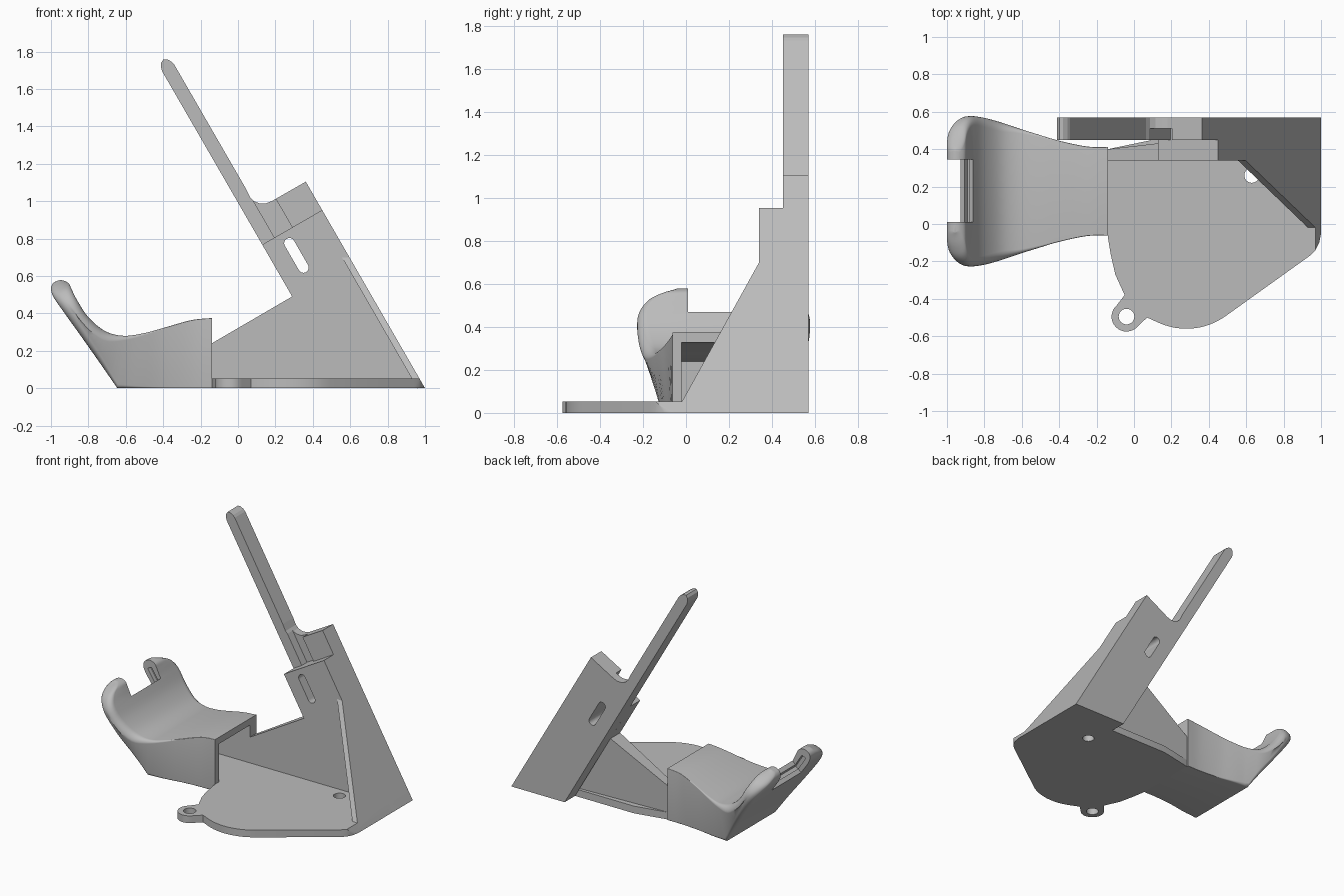
import bpy, bmesh, math
from mathutils import Vector

old = bpy.data.objects.get("Cube")
if old:
    bpy.data.objects.remove(old, do_unlink=True)

grey = bpy.data.materials.new("plain grey")
grey.use_nodes = True
tone = (0.5, 0.5, 0.5, 1)
grey.diffuse_color = tone
grey.node_tree.nodes["Principled BSDF"].inputs["Base Color"].default_value = tone


def finish(name, bm):
    bmesh.ops.recalc_face_normals(bm, faces=bm.faces)
    mesh = bpy.data.meshes.new(name)
    bm.to_mesh(mesh)
    bm.free()
    mesh.materials.append(grey)
    ob = bpy.data.objects.new(name, mesh)
    bpy.context.collection.objects.link(ob)
    return ob


def prism(name, pts, axis, lo, hi):
    """Extrude a flat outline along the given axis."""
    place = {"x": lambda a, b, d: (d, a, b),
             "y": lambda a, b, d: (a, d, b),
             "z": lambda a, b, d: (a, b, d)}[axis]
    bm = bmesh.new()
    face = bm.faces.new([bm.verts.new(place(a, b, lo)) for a, b in pts])
    new = bmesh.ops.extrude_face_region(bm, geom=[face])["geom"]
    shift = Vector(place(0, 0, hi - lo))
    bmesh.ops.translate(bm, vec=shift, verts=[v for v in new if isinstance(v, bmesh.types.BMVert)])
    return finish(name, bm)


def arc(cx, cy, r, start, end, n=16):
    return [(cx + r * math.cos(math.radians(start + (end - start) * i / n)),
             cy + r * math.sin(math.radians(start + (end - start) * i / n))) for i in range(n + 1)]


def smooth(ob, angle=35):
    bpy.ops.object.select_all(action="DESELECT")
    ob.select_set(True)
    bpy.context.view_layer.objects.active = ob
    bpy.ops.object.shade_smooth_by_angle(angle=math.radians(angle))


def cut(ob, *cutters):
    for c in cutters:
        m = ob.modifiers.new("cut", "BOOLEAN")
        m.object, m.operation, m.solver = c, "DIFFERENCE", "EXACT"
        bpy.context.view_layer.update()
        mesh = bpy.data.meshes.new_from_object(ob.evaluated_get(bpy.context.evaluated_depsgraph_get()))
        ob.modifiers.clear()
        ob.data = mesh
    return ob


def lean(n, t):
    """Point in the tilted frame: n outward from the sloped face, t along it."""
    s, c = 0.5, math.sqrt(0.75)
    return (1 + n * c - t * s, n * s + t * c)


# Shared cutters
beyond_slope = prism("slope_cutter", [lean(0, -1), lean(0, 3), lean(1, 3), lean(1, -1)], "y", -1, 1)
slot = prism("slot_cutter", arc(0.275, 0.775, 0.028, 30, 210) + arc(0.35, 0.645, 0.028, 210, 390),
             "y", 0.2, 0.8)
ear_hole = prism("ear_hole_cutter", arc(-0.04, -0.495, 0.042, 0, 345, 23), "z", -0.1, 0.2)
plate_hole = prism("plate_hole_cutter", arc(0.63, 0.26, 0.04, 0, 345, 23), "z", -0.1, 0.2)

# Base plate with a rounded front, and its screw ear
plate = prism("base_plate", [(-0.14, 0.4), (-0.14, -0.07), (-0.125, -0.16), (-0.1, -0.27), (-0.05, -0.38),
                             (0.0, -0.45), (0.07, -0.5)]
              + arc(0.28, -0.2, 0.36, 245, 307, 12)
              + [(0.94, -0.17), (0.97, -0.14), (0.99, -0.1), (1.0, -0.05), (1.0, 0.57), (0.573, 0.57),
                 (0.573, 0.45), (0.1, 0.45)], "z", 0, 0.052)
cut(plate, beyond_slope, plate_hole)
smooth(plate)
ear = prism("screw_ear", arc(-0.04, -0.495, 0.08, 130, 320) + [(0.07, -0.5), (0.0, -0.42), (-0.05, -0.38)],
            "z", 0, 0.052)
cut(ear, ear_hole)
smooth(ear)

# Leaning back slab with the long arm, hollowed beside the arm's root
pocket = prism("pocket_cutter", [lean(-0.294, 1.1), lean(-0.185, 1.1), lean(-0.185, 1.5), lean(-0.294, 1.5)],
               "y", 0.3, 0.51)
tip = [lean(-0.333 + 0.037 * math.cos(a), 2.17 + 0.027 * math.sin(a) + 0.025 * math.sin(a) ** 2)
       for a in [math.pi * i / 6 for i in range(7)]]
slab = prism("back_slab_and_arm",
             [(0.573, 0), (1, 0), lean(0, 1.275), (0.18, 1.0), (0.15, 0.988), (0.115, 0.988),
              (0.085, 1.0), (0.065, 1.02), lean(-0.296, 1.4)] + tip, "y", 0.45, 0.57)
cut(slab, slot, pocket)

# Front wall, stepped lower than the slab and thinner at its far end
wall = prism("front_wall", [(-0.14, 0), (1, 0), lean(0, 1.1), lean(-0.37, 1.1), lean(-0.37, 0.78),
                            (-0.14, 0.24)], "y", 0.34, 0.45)
for v in wall.data.vertices:
    if v.co.x < -0.1 and v.co.y > 0.4:
        v.co.y = 0.4
cut(wall, slot)

# Sloping side gusset
gusset = prism("side_gusset", [(1, 0), lean(0, 0.83), lean(-0.035, 0.83), lean(-0.035, 0.02)],
               "y", -0.2, 0.45)
above = prism("gusset_cutter", [(-0.048, 0), (0.34, 0.7), (0.34, 1), (-0.6, 1), (-0.6, -0.1), (-0.1, -0.1)],
              "x", 0, 1.5)
cut(gusset, above)

# Saddle cup: top x, top z, bottom x, bottom z, top half width, bottom half width, edge rounding
sections = [(-0.14, 0.375, -0.14, 0, 0.237, 0.237, 0.004), (-0.25, 0.364, -0.25, 0, 0.239, 0.237, 0.004),
            (-0.4, 0.322, -0.4, 0, 0.27, 0.25, 0.006), (-0.5, 0.295, -0.53, 0, 0.3, 0.275, 0.012),
            (-0.61, 0.28, -0.645, 0, 0.335, 0.295, 0.025), (-0.71, 0.305, -0.735, 0.13, 0.37, 0.34, 0.05),
            (-0.8, 0.38, -0.83, 0.265, 0.395, 0.385, 0.052), (-0.86, 0.47, -0.93, 0.405, 0.4, 0.4, 0.046),
            (-0.89, 0.53, -0.985, 0.485, 0.36, 0.36, 0.046), (-0.905, 0.56, -1.0, 0.53, 0.3, 0.3, 0.044),
            (-0.93, 0.575, -0.99, 0.56, 0.24, 0.24, 0.03), (-0.95, 0.578, -0.965, 0.575, 0.22, 0.22, 0.006)]


def blend(a, b, c, d, t):
    return tuple(0.5 * (2 * q + (r - p) * t + (2 * p - 5 * q + 4 * r - s) * t * t
                        + (3 * q - p - 3 * r + s) * t ** 3) for p, q, r, s in zip(a, b, c, d))


def section_loop(s):
    xt, zt, xb, zb, wt, wb, r = s
    h = math.hypot(xt - xb, zt - zb)
    r = max(0.002, min(r, h * 0.49))
    loop = []
    for side, top, start in ((1, 1, 0), (-1, 1, 90), (-1, 0, 180), (1, 0, 270)):
        for y, k in arc(side * ((wt if top else wb) - r), (h - r) if top else r, r, start, start + 90, 6):
            f = k / h
            loop.append((xb + (xt - xb) * f, 0.175 + y, max(0, zb + (zt - zb) * f)))
    return loop


bm = bmesh.new()
rings = []
last = len(sections) - 1
for i in range(last):
    lo, hi = (max(i - 1, 0), min(i + 2, last))
    for j in range(4):
        s = list(blend(sections[lo], sections[i], sections[i + 1], sections[hi], j / 4))
        # keep the heel of the cup a crisp corner
        if i < 5:
            for k in (2, 3):
                s[k] = sections[i][k] + (sections[i + 1][k] - sections[i][k]) * j / 4
        rings.append([bm.verts.new(p) for p in section_loop(s)])
rings.append([bm.verts.new(p) for p in section_loop(sections[-1])])
for a, b in zip(rings, rings[1:]):
    for i in range(len(a)):
        k = (i + 1) % len(a)
        bm.faces.new((a[i], a[k], b[k], b[i]))
bm.faces.new(rings[0])
bm.faces.new(rings[-1])
cup = finish("saddle_cup", bm)

# Hollow under the saddle, and the notch with its groove in the lip
hollow = prism("hollow_cutter", [(-0.1, 0.052), (-0.1, 0.33), (-0.14, 0.327), (-0.25, 0.315), (-0.4, 0.272),
                                 (-0.5, 0.25), (-0.6, 0.24), (-0.6, 0.052)], "y", -0.02, 0.34)
notch = prism("notch_cutter", [(-0.8, 0.53), (-0.99, 0.34), (-1.2, 0.5), (-0.9, 0.9)], "y", 0.01, 0.345)
groove = prism("groove_cutter", [(-0.865, 0.42), (-0.89, 0.4), (-0.965, 0.515), (-0.935, 0.53)],
               "y", -0.02, 0.375)
cut(cup, hollow, notch, groove)
smooth(cup, 40)

for helper in (beyond_slope, slot, ear_hole, plate_hole, pocket, above, hollow, notch, groove):
    bpy.data.objects.remove(helper, do_unlink=True)
